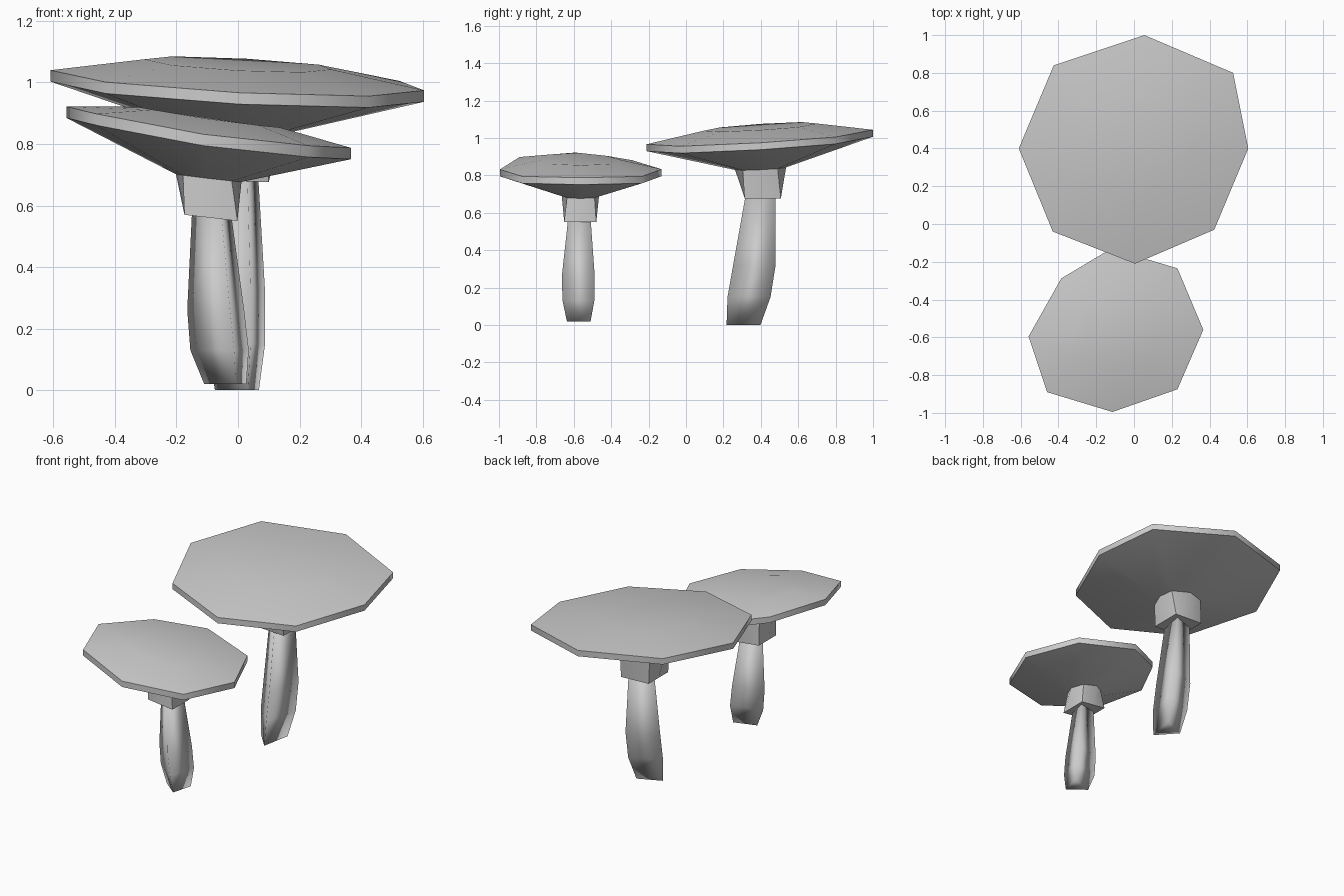
import bpy, bmesh, math

if "Cube" in bpy.data.objects:
    bpy.data.objects.remove(bpy.data.objects["Cube"])


def loft(name, rings, angle):
    """Join equal-length rings with faces, close both ends."""
    bm = bmesh.new()
    loops = [[bm.verts.new(p) for p in r] for r in rings]
    n = len(rings[0])
    for a, b in zip(loops, loops[1:]):
        for i in range(n):
            j = (i + 1) % n
            bm.faces.new((a[i], a[j], b[j], b[i]))
    bm.faces.new(loops[0])
    bm.faces.new(loops[-1])
    bmesh.ops.recalc_face_normals(bm, faces=bm.faces)
    mesh = bpy.data.meshes.new(name)
    bm.to_mesh(mesh)
    bm.free()
    ob = bpy.data.objects.new(name, mesh)
    bpy.context.collection.objects.link(ob)
    bpy.ops.object.select_all(action='DESELECT')
    ob.select_set(True)
    bpy.context.view_layer.objects.active = ob
    bpy.ops.object.shade_smooth_by_angle(angle=math.radians(angle))
    return ob


def mushroom(tag, center, rim, rim_z, tilt, bow, under, collar, stem):
    cx, cy = center

    # Tilted, slightly irregular eight-sided ring, scaled from the rim outline
    def ring(scale, z, k=1.0):
        pts = []
        for x, y in rim:
            dx, dy = (x - cx) * scale, (y - cy) * scale
            pts.append((cx + dx, cy + dy,
                        z + k * (tilt[0] * dx + tilt[1] * dy + bow * dx * dx)))
        return pts

    # Cap: underside, thin rim, domed top with a flat centre
    u_scale, u_z = under
    throat = ring(u_scale, u_z, 0.8)
    loft(tag + "_cap", [throat, ring(1, rim_z - 0.037), ring(1, rim_z),
                        ring(0.5, rim_z + 0.052)], 60)

    # Collar: square at the bottom, eight-sided where it meets the cap
    x, y, h, z = collar
    square = [(x + h * a, y + h * b, z + 0.8 * tilt[0] * h * a)
              for a, b in ((1, 0), (1, 1), (0, 1), (-1, 1),
                           (-1, 0), (-1, -1), (0, -1), (1, -1))]
    loft(tag + "_collar", [square, throat], 60)

    # Stem: three-sided, each ring fitted in an x/y extent
    rings = []
    for z, x0, x1, y0, y1 in stem:
        rings.append([(x0 + (x1 - x0) * a, y0 + (y1 - y0) * b, z)
                      for a, b in ((0.75, 0), (1, 1), (0, 0.65))])
    loft(tag + "_stem", rings, 180)


# Rims run counter-clockwise starting at +x
mushroom("large", (0, 0.4),
         [(0.605, 0.40), (0.525, 0.80), (0.055, 1.0), (-0.425, 0.84),
          (-0.61, 0.40), (-0.43, -0.04), (0.005, -0.21), (0.425, -0.03)],
         1.007, (-0.054, 0.066), 0, (0.225, 0.836), (0.003, 0.41, 0.097, 0.68),
         [(0.0, -0.075, 0.068, 0.217, 0.398), (0.15, -0.1, 0.088, 0.222, 0.452),
          (0.32, -0.1, 0.088, 0.252, 0.479), (0.69, -0.075, 0.066, 0.318, 0.479)])

mushroom("small", (-0.095, -0.565),
         [(0.367, -0.56), (0.23, -0.235), (-0.12, -0.13), (-0.385, -0.288),
          (-0.558, -0.595), (-0.46, -0.89), (-0.114, -0.995), (0.23, -0.875)],
         0.829, (-0.145, 0), 0.12, (0.23, 0.688), (-0.088, -0.566, 0.086, 0.56),
         [(0.02, -0.11, 0.027, -0.637, -0.51), (0.13, -0.155, 0.035, -0.66, -0.49),
          (0.26, -0.165, 0.02, -0.664, -0.488), (0.57, -0.15, -0.022, -0.63, -0.51)])
